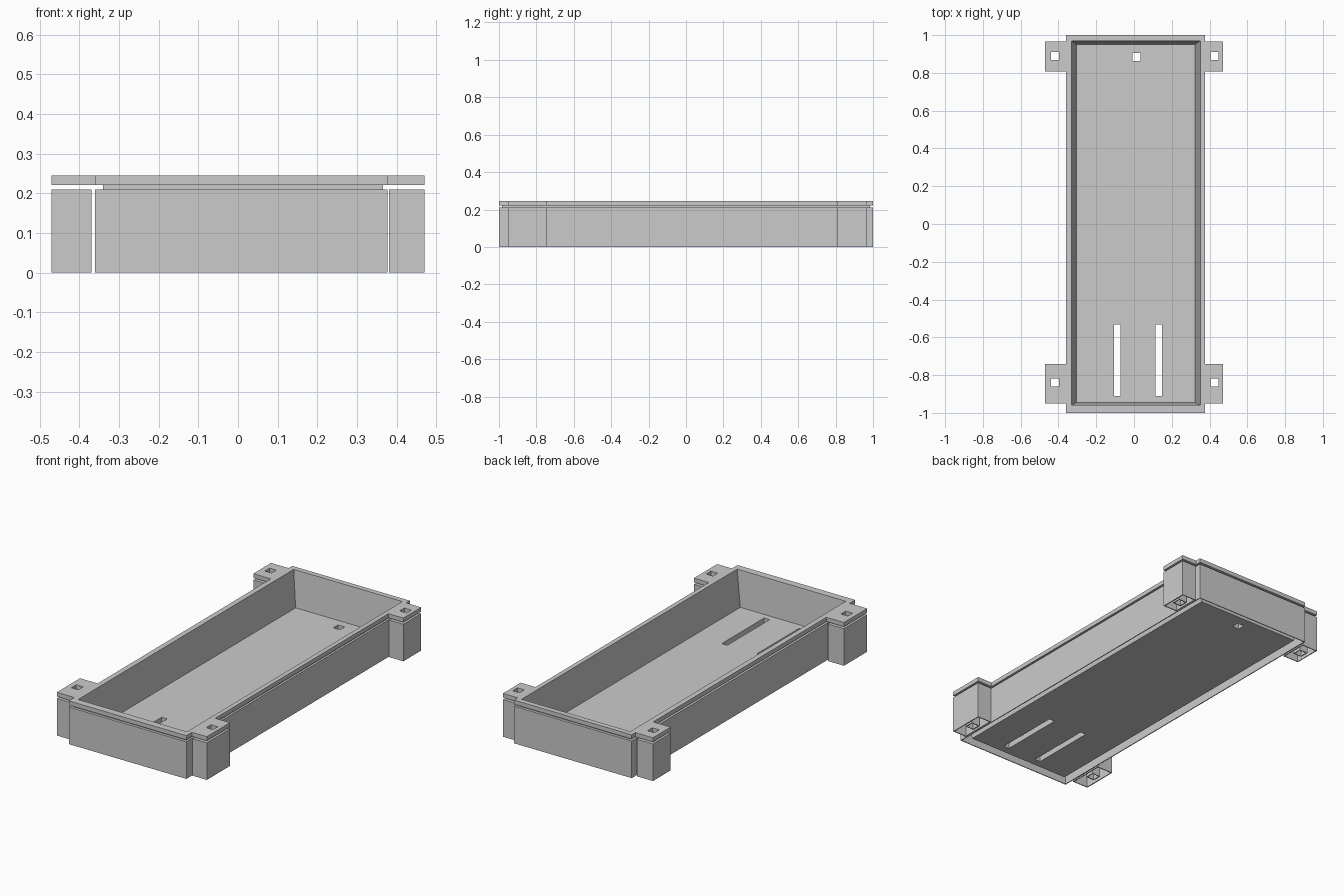
import bpy
import bmesh

cube = bpy.data.objects.get("Cube")
if cube:
    bpy.data.objects.remove(cube, do_unlink=True)

grey = bpy.data.materials.new("plain grey")
grey.use_nodes = True
grey.diffuse_color = (0.6, 0.6, 0.6, 1)
grey.node_tree.nodes["Principled BSDF"].inputs["Base Color"].default_value = (0.6, 0.6, 0.6, 1)


def inset(rect, d):
    x0, x1, y0, y1 = rect
    return (x0 + d, x1 - d, y0 + d, y1 - d)


def square(cx, cy, half):
    return (cx - half, cx + half, cy - half, cy + half)


def loft(name, rings, ring_shaped=False):
    """Join rectangles (rect, z) in order; cap the ends or close into a ring."""
    bm = bmesh.new()
    loops = []
    for (x0, x1, y0, y1), z in rings:
        corners = ((x0, y0), (x1, y0), (x1, y1), (x0, y1))
        loops.append([bm.verts.new((x, y, z)) for x, y in corners])
    pairs = list(zip(loops, loops[1:]))
    if ring_shaped:
        pairs.append((loops[-1], loops[0]))
    else:
        bm.faces.new(loops[0][::-1])
        bm.faces.new(loops[-1])
    for a, b in pairs:
        for i in range(4):
            j = (i + 1) % 4
            bm.faces.new((a[i], a[j], b[j], b[i]))
    bmesh.ops.recalc_face_normals(bm, faces=bm.faces)
    mesh = bpy.data.meshes.new(name)
    bm.to_mesh(mesh)
    bm.free()
    mesh.materials.append(grey)
    obj = bpy.data.objects.new(name, mesh)
    bpy.context.scene.collection.objects.link(obj)
    return obj


SKIN = 0.005
BODY_TOP, LID_BOTTOM, LID_TOP = 0.21, 0.221, 0.245
UNDERSIDE, FLOOR = 0.01, 0.041
CEILING = BODY_TOP - SKIN

outer = (-0.36, 0.377, -1.0, 1.0)
neck = (-0.34, 0.365, -0.985, 0.985)
mouth = (-0.33, 0.351, -0.959, 0.97)
floor = (-0.305, 0.322, -0.946, 0.951)

# Tray: sloping basin inside a thin outer wall, open below between the two
tray = loft("tray", [
    (inset(floor, -0.01), UNDERSIDE), (inset(neck, 0.001), CEILING),
    (inset(outer, SKIN), CEILING), (inset(outer, SKIN), 0),
    (outer, 0), (outer, BODY_TOP),
    (neck, BODY_TOP), (neck, LID_BOTTOM),
    (outer, LID_BOTTOM), (outer, LID_TOP),
    (mouth, LID_TOP), (floor, FLOOR),
])

# Floor openings: two slots at the front, one square hole at the back
openings = {
    "right_slot": (-0.106, -0.071, -0.91, -0.531),
    "left_slot": (0.113, 0.148, -0.91, -0.531),
    "back_hole": square(0.013, 0.885, 0.021),
}
for name, rect in openings.items():
    cutter = loft(name + "_cutter", [(rect, -0.02), (rect, 0.07)])
    cutter.hide_render = True
    cut = tray.modifiers.new(name, 'BOOLEAN')
    cut.operation = 'DIFFERENCE'
    cut.solver = 'EXACT'
    cut.object = cutter
    bpy.context.view_layer.objects.active = tray
    bpy.ops.object.modifier_apply(modifier=name)
    bpy.data.objects.remove(cutter, do_unlink=True)

# Corner mounts: a pierced tab on the rim and a hollow leg with a tube below it
for end, y0, y1, hole_y in (("front", -0.95, -0.742, -0.84), ("back", 0.808, 0.967, 0.89)):
    for side, rim_x, leg_x, tip_x, hole_x in (
            ("right", -0.36, -0.369, -0.47, -0.419), ("left", 0.377, 0.381, 0.47, 0.426)):
        hole = square(hole_x, hole_y, 0.0215)
        tab = (min(rim_x, tip_x), max(rim_x, tip_x), y0, y1)
        leg = (min(leg_x, tip_x), max(leg_x, tip_x), y0, y1)
        loft(f"{end}_{side}_tab", [
            (tab, LID_BOTTOM), (tab, LID_TOP), (hole, LID_TOP), (hole, LID_BOTTOM),
        ], ring_shaped=True)
        tube = inset(hole, -SKIN)
        inside = inset(leg, SKIN)
        loft(f"{end}_{side}_leg", [
            (leg, 0), (leg, BODY_TOP), (hole, BODY_TOP), (hole, 0),
            (tube, 0), (tube, CEILING), (inside, CEILING), (inside, 0),
        ], ring_shaped=True)
